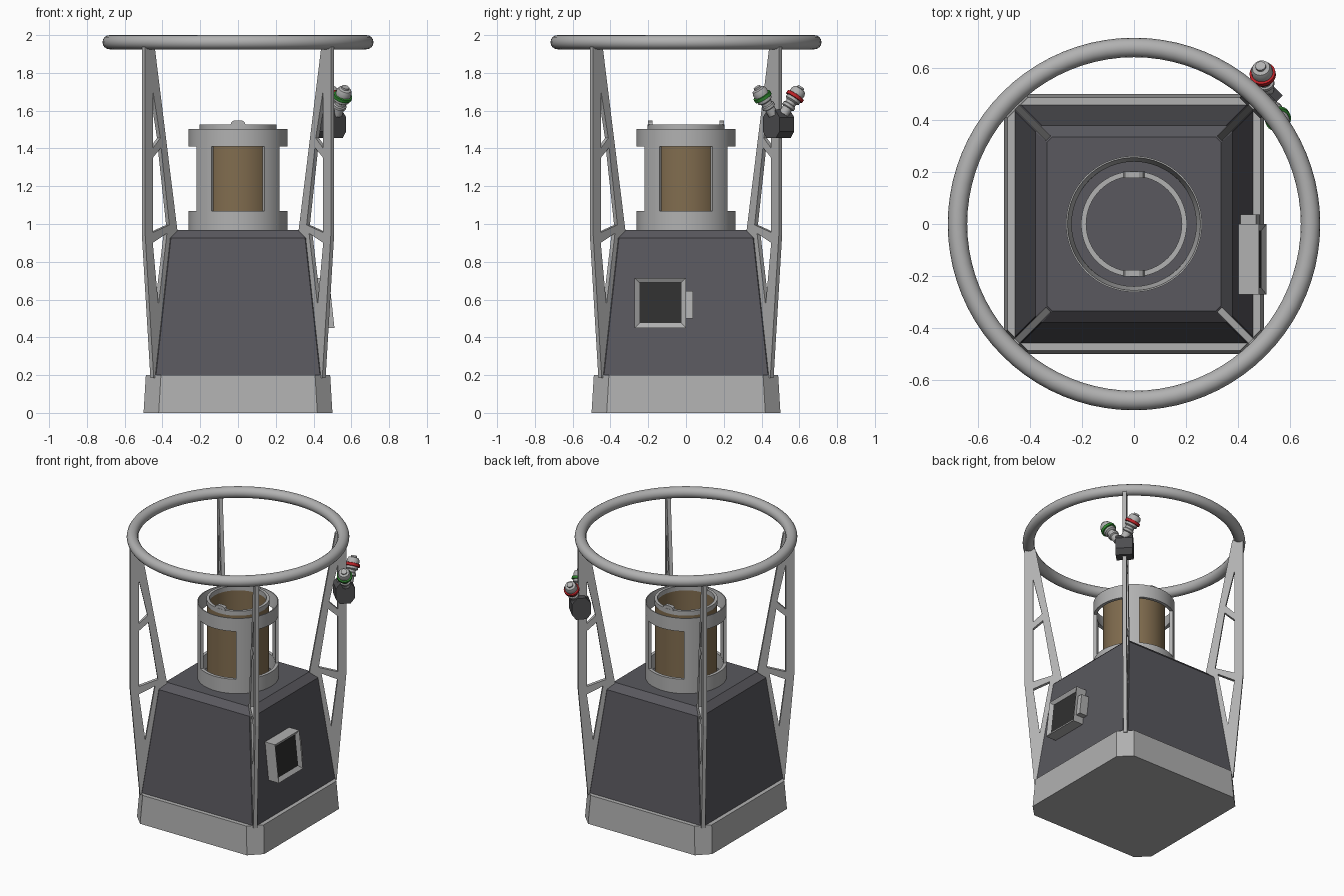
import bpy, bmesh, math
from mathutils import Matrix, Vector

if "Cube" in bpy.data.objects:
    bpy.data.objects.remove(bpy.data.objects["Cube"])

R2 = math.sqrt(2)


def material(name, rgb):
    m = bpy.data.materials.new(name)
    m.diffuse_color = (*rgb, 1)
    m.use_nodes = True
    m.node_tree.nodes["Principled BSDF"].inputs["Base Color"].default_value = m.diffuse_color
    return m


LIGHT = material("light grey metal", (0.44, 0.44, 0.44))
BODY = material("dark slate body", (0.10, 0.098, 0.112))
TAN = material("tan tube", (0.22, 0.152, 0.078))
BLACK = material("black screen", (0.03, 0.03, 0.03))
BOXGREY = material("charcoal box", (0.075, 0.075, 0.08))
RED = material("red lens", (0.5, 0.015, 0.02))
GREEN = material("green lens", (0.03, 0.25, 0.03))


def finish(name, bm, mats, smooth=None):
    bmesh.ops.remove_doubles(bm, verts=bm.verts, dist=1e-5)
    bmesh.ops.recalc_face_normals(bm, faces=bm.faces)
    me = bpy.data.meshes.new(name)
    bm.to_mesh(me)
    bm.free()
    for m in mats:
        me.materials.append(m)
    if smooth:
        me.shade_smooth()
        me.set_sharp_from_angle(angle=math.radians(smooth))
    ob = bpy.data.objects.new(name, me)
    bpy.context.collection.objects.link(ob)
    return ob


def loft(name, rings, mats, last_mat=0):
    """Skin a stack of equal point loops and cap both ends."""
    bm = bmesh.new()
    vs = [[bm.verts.new(p) for p in ring] for ring in rings]
    n = len(vs[0])
    for a, b in zip(vs, vs[1:]):
        for i in range(n):
            bm.faces.new((a[i], a[(i + 1) % n], b[(i + 1) % n], b[i]))
    bm.faces.new(vs[0])
    bm.faces.new(vs[-1]).material_index = last_mat
    return finish(name, bm, mats)


def arc(name, profile, mat, a0=0.0, a1=360.0, steps=64, matrix=None, colour_band=None):
    """Sweep a closed (r, z) profile about z; partial sweeps get end caps."""
    bm = bmesh.new()
    full = a1 - a0 >= 360
    count = steps if full else steps + 1
    rows = []
    for k in range(count):
        a = math.radians(a0 + (a1 - a0) * k / steps)
        rows.append([bm.verts.new((r * math.cos(a), r * math.sin(a), z)) for r, z in profile])
    n = len(profile)
    for k in range(steps):
        p, q = rows[k], rows[(k + 1) % count]
        for i in range(n):
            j = (i + 1) % n
            if profile[i][0] == 0 and profile[j][0] == 0:
                continue
            f = bm.faces.new((p[i], q[i], q[j], p[j]))
            if colour_band and i in colour_band:
                f.material_index = 1
    if not full:
        bm.faces.new(rows[0])
        bm.faces.new(rows[-1])
    bmesh.ops.dissolve_degenerate(bm, dist=1e-6, edges=bm.edges)
    ob = finish(name, bm, mat if isinstance(mat, list) else [mat], 35)
    if matrix:
        ob.data.transform(matrix)
    return ob


def plate(name, loops, half, mat, angle, shift=0.0):
    """Extruded (radius, z) outline with holes, standing in a radial plane."""
    cu = bpy.data.curves.new(name, 'CURVE')
    cu.dimensions, cu.fill_mode, cu.extrude = '2D', 'BOTH', half
    for loop in loops:
        sp = cu.splines.new('POLY')
        sp.points.add(len(loop) - 1)
        for p, (d, z) in zip(sp.points, loop):
            p.co = (d * R2, z, 0, 1)
        sp.use_cyclic_u = True
    tmp = bpy.data.objects.new(name + "_curve", cu)
    bpy.context.collection.objects.link(tmp)
    bpy.context.view_layer.update()
    me = bpy.data.meshes.new_from_object(tmp.evaluated_get(bpy.context.evaluated_depsgraph_get()))
    bpy.data.objects.remove(tmp)
    bm = bmesh.new()
    bm.from_mesh(me)
    c, s = math.cos(angle), math.sin(angle)
    bm.transform(Matrix(((c, 0, s, 0), (s, 0, -c, 0), (0, 1, 0, 0), (0, 0, 0, 1))))
    for f in bm.faces:
        f.smooth = False
        f.material_index = 0
    return finish(name, bm, [mat])


def cut_square(h, c, z):
    pts = [(h, -h + c), (h, h - c), (h - c, h), (-h + c, h),
           (-h, h - c), (-h, -h + c), (-h + c, -h), (h - c, -h)]
    return [(x, y, z) for x, y in pts]


# Base skirt and tapered body
loft("base_skirt", [cut_square(0.5, 0.08, 0), cut_square(0.488, 0.08, 0.2)], [LIGHT])
loft("body", [cut_square(0.46, 0.025, 0.19), cut_square(0.38, 0.025, 0.925),
              cut_square(0.335, 0.02, 0.968)], [BODY])

# Four corner fins with cut-outs
FIN = [[(0.455, 0.185), (0.5, 0.94), (0.5, 1.94), (0.45, 1.94), (0.33, 0.97), (0.41, 0.185)],
       [(0.46, 1.71), (0.46, 1.40), (0.42, 1.455)],
       [(0.46, 1.35), (0.46, 0.955), (0.372, 0.995), (0.416, 1.405)],
       [(0.46, 0.90), (0.385, 0.95), (0.43, 0.57)]]
for i, corner in enumerate(("back_right", "back_left", "front_left", "front_right")):
    plate("fin_" + corner, FIN, 0.0125, LIGHT, math.radians(45 + 90 * i))

# Top guard ring
arc("guard_ring", [(0.68 + 0.0375 * math.cos(t * math.pi / 8), 1.9625 + 0.0375 * math.sin(t * math.pi / 8))
                   for t in range(16)], LIGHT, steps=80)

# Lantern cage: lower and upper hoops joined by four curved posts
arc("cage_lower_hoop", [(0.262, 0.96), (0.262, 1.07), (0.24, 1.07), (0.24, 0.96)], LIGHT)
arc("cage_upper_hoop", [(0.262, 1.41), (0.262, 1.503), (0.256, 1.503), (0.24, 1.41)], LIGHT)
for i in range(4):
    mid = 45 + 90 * i
    arc("cage_post_%d" % (i + 1), [(0.262, 1.06), (0.262, 1.42), (0.241, 1.42), (0.241, 1.06)],
        LIGHT, mid - 12.5, mid + 12.5, 6)

# Inner tube, its rim and two small tabs
arc("inner_tube", [(0.2, 0.96), (0.2, 1.5), (0.187, 1.5), (0.187, 0.96)], TAN)
arc("tube_rim", [(0.204, 1.495), (0.204, 1.527), (0.184, 1.527), (0.184, 1.495)], LIGHT)
for name, y in (("front", -0.19), ("back", 0.19)):
    loft("rim_tab_" + name, [[(sx * w, y + sy * 0.012, z) for sx, sy in ((-1, -1), (1, -1), (1, 1), (-1, 1))]
                             for w, z in ((0.042, 1.52), (0.035, 1.54), (0.02, 1.549))], [LIGHT])


# Control panel following the slope of the right wall
def on_wall(y0, y1, z0, z1, depth):
    return [(0.46 - 0.109 * (z - 0.19) + depth, y, z)
            for y, z in ((y0, z0), (y1, z0), (y1, z1), (y0, z1))]


loft("control_panel", [on_wall(-0.272, 0.0, 0.45, 0.715, -0.02),
                       on_wall(-0.272, 0.0, 0.45, 0.715, 0.079),
                       on_wall(-0.247, -0.025, 0.475, 0.69, 0.062)], [LIGHT, BLACK], 1)
loft("panel_side_box", [on_wall(-0.01, 0.036, 0.50, 0.645, 0.0),
                        on_wall(-0.01, 0.036, 0.50, 0.645, 0.06)], [LIGHT])

# Signal box on the back right fin
plate("signal_box", [[(0.465, 1.455), (0.515, 1.455), (0.534, 1.49), (0.534, 1.565), (0.51, 1.605),
                      (0.47, 1.605), (0.446, 1.565), (0.446, 1.49)]], 0.055, BOXGREY, math.radians(45))

# Two tilted signal lamps with coloured bands
LAMP = [(0, 0), (0.027, 0), (0.027, 0.04), (0.036, 0.045), (0.036, 0.06), (0.029, 0.065),
        (0.029, 0.08), (0.041, 0.088), (0.041, 0.103), (0.05, 0.105), (0.05, 0.123),
        (0.041, 0.125), (0.041, 0.145), (0.034, 0.16), (0.02, 0.165), (0.02, 0.175), (0, 0.175)]
for name, lens, foot, head in (("red", RED, (0.512, 0.515, 1.58), (0.495, 0.58, 1.68)),
                               ("green", GREEN, (0.525, 0.462, 1.58), (0.556, 0.402, 1.68))):
    axis = Vector(head) - Vector(foot)
    m = Matrix.Translation(foot) @ axis.to_track_quat('Z', 'Y').to_matrix().to_4x4()
    arc("signal_lamp_" + name, LAMP, [LIGHT, lens], steps=24, matrix=m, colour_band=(8, 9, 10))
